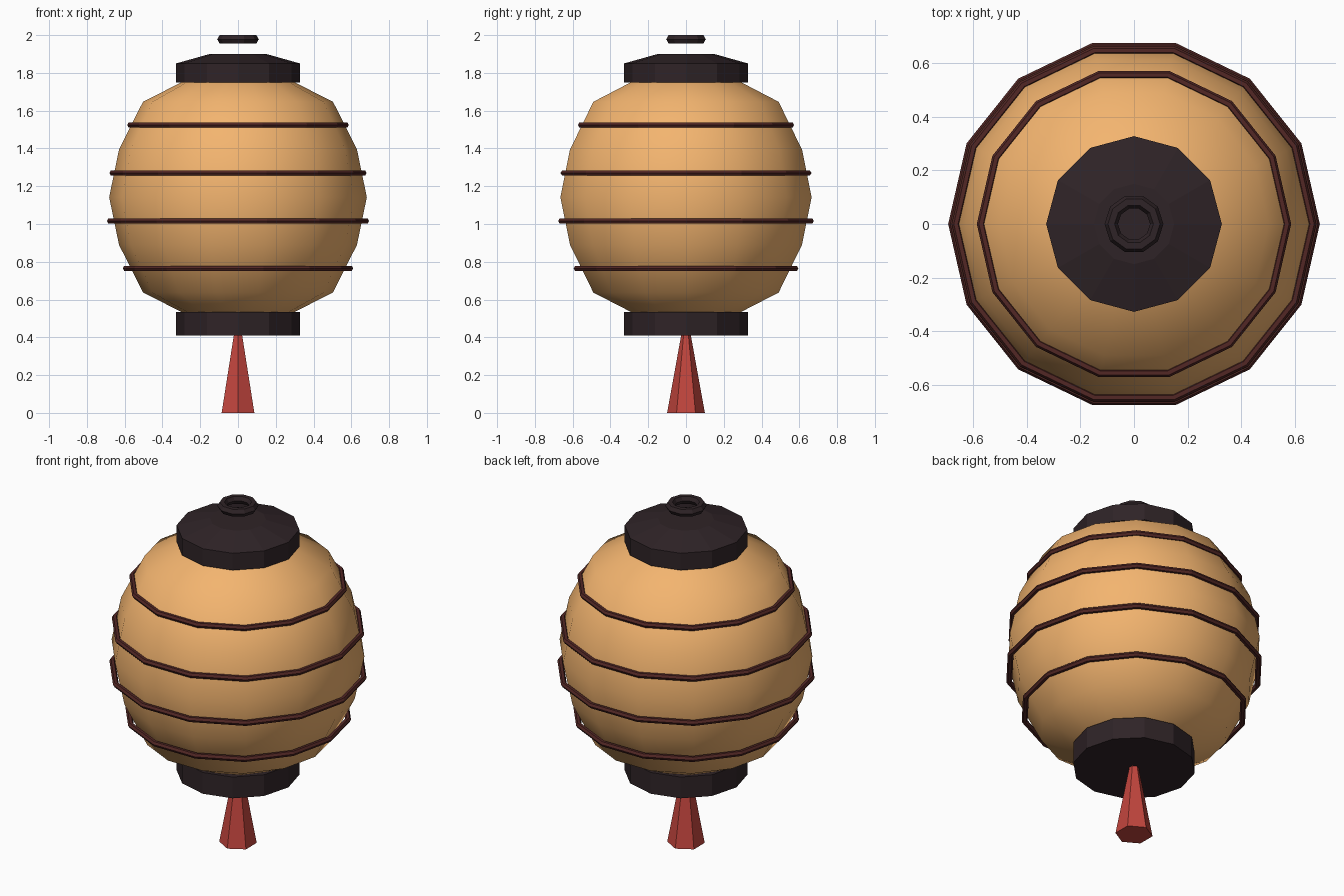
import bpy, bmesh
from math import cos, sin, pi

if "Cube" in bpy.data.objects:
    bpy.data.objects.remove(bpy.data.objects["Cube"])


def material(name, rgb):
    m = bpy.data.materials.new(name)
    m.diffuse_color = (*rgb, 1)
    m.use_nodes = True
    m.node_tree.nodes["Principled BSDF"].inputs["Base Color"].default_value = m.diffuse_color
    return m


paper = material("paper", (0.90, 0.46, 0.16))
dark = material("dark_wood", (0.028, 0.017, 0.020))
rib = material("rib_red", (0.085, 0.020, 0.018))
red = material("tassel_red", (0.54, 0.060, 0.047))


def lathe(name, profile, sides, mat, start=0.0, closed=False, smooth=False):
    """Revolve (radius, z) points about z; open profiles get flat end caps."""
    bm = bmesh.new()
    loops = [[bm.verts.new((r * cos(start + 2 * pi * i / sides),
                            r * sin(start + 2 * pi * i / sides), z))
              for i in range(sides)] for r, z in profile]
    pairs = list(zip(loops, loops[1:]))
    if closed:
        pairs.append((loops[-1], loops[0]))
    else:
        bm.faces.new(loops[0])
        bm.faces.new(loops[-1])
    for a, b in pairs:
        for i in range(sides):
            j = (i + 1) % sides
            bm.faces.new((a[i], a[j], b[j], b[i]))
    bmesh.ops.recalc_face_normals(bm, faces=bm.faces[:])
    for f in bm.faces:
        f.smooth = smooth and len(f.verts) == 4
    me = bpy.data.meshes.new(name)
    bm.to_mesh(me)
    bm.free()
    me.materials.append(mat)
    ob = bpy.data.objects.new(name, me)
    bpy.context.collection.objects.link(ob)
    return ob


def ring(name, major, minor, z, sides, mat):
    """Torus with a six-sided cross-section."""
    section = [(major + minor * cos(k * pi / 3), z + minor * sin(k * pi / 3))
               for k in range(6)]
    return lathe(name, section, sides, mat, closed=True)


# Paper body
lathe("paper_body", [(0.29, 0.53), (0.503, 0.637), (0.63, 0.89), (0.682, 1.142),
                     (0.63, 1.394), (0.503, 1.647), (0.29, 1.755)],
      14, paper, smooth=True)

# Ribs around the body
for n, (major, z) in enumerate([(0.594, 0.765), (0.678, 1.016),
                                (0.665, 1.27), (0.571, 1.524)]):
    ring(f"rib_{n + 1}", major, 0.016, z, 14, rib)

# End caps
lathe("bottom_cap", [(0.328, 0.41), (0.328, 0.535)], 12, dark)
lathe("top_cap", [(0.328, 1.75), (0.328, 1.85), (0.15, 1.90)], 12, dark)

# Hanging ring
ring("hanging_ring", 0.085, 0.025, 1.978, 10, dark)

# Tassel
lathe("tassel", [(0.10, 0.0), (0.022, 0.43)], 6, red, start=pi / 2)
